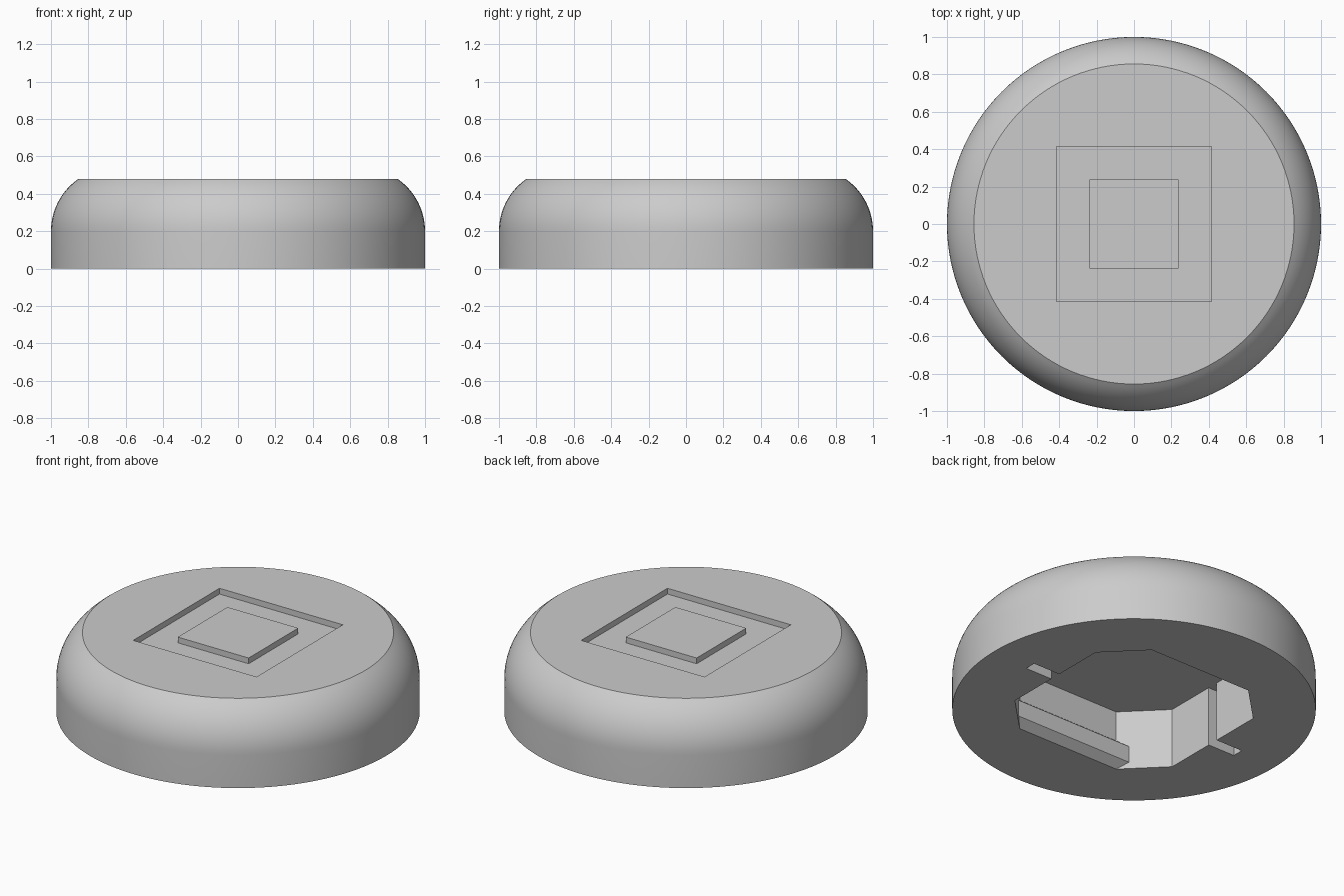
import bpy, bmesh, math

if "Cube" in bpy.data.objects:
    bpy.data.objects.remove(bpy.data.objects["Cube"])

gray = bpy.data.materials.new("plain_gray")
gray.diffuse_color = (0.6, 0.6, 0.6, 1)
gray.use_nodes = True
gray.node_tree.nodes["Principled BSDF"].inputs["Base Color"].default_value = gray.diffuse_color


def make_object(name, bm):
    bmesh.ops.recalc_face_normals(bm, faces=bm.faces)
    me = bpy.data.meshes.new(name)
    bm.to_mesh(me)
    bm.free()
    me.materials.append(gray)
    ob = bpy.data.objects.new(name, me)
    bpy.context.collection.objects.link(ob)
    return ob


def loft(name, rings):
    """Closed solid through rings of equal point count, capped at both ends."""
    bm = bmesh.new()
    vs = [[bm.verts.new(p) for p in ring] for ring in rings]
    n = len(vs[0])
    for a, b in zip(vs, vs[1:]):
        for i in range(n):
            j = (i + 1) % n
            bm.faces.new((a[i], a[j], b[j], b[i]))
    bm.faces.new(vs[0])
    bm.faces.new(vs[-1])
    return make_object(name, bm)


def prism(name, outline, z0, z1):
    return loft(name, [[(x, y, z) for x, y in outline] for z in (z0, z1)])


def rect(hx, hy):
    return [(-hx, -hy), (hx, -hy), (hx, hy), (-hx, hy)]


# Domed round body: straight side, then a rounded shoulder up to a flat top
TOP, SIDE, R = 0.478, 0.2, 0.34
end = math.asin((TOP - SIDE) / R)
profile = [(1, 0)] + [(1 - R + R * math.cos(end * i / 12), SIDE + R * math.sin(end * i / 12))
                      for i in range(13)]
SEG = 128
body = loft("body", [[(r * math.cos(2 * math.pi * i / SEG), r * math.sin(2 * math.pi * i / SEG), z)
                      for i in range(SEG)] for r, z in profile])

# Underside cavity: chamfered square with a narrow slot on the left and right
W, C, SLOT_X, SLOT_Y, DEPTH = 0.565, 0.346, 0.745, 0.034, 0.363
half = [(W, -C), (W, -SLOT_Y), (SLOT_X, -SLOT_Y), (SLOT_X, SLOT_Y), (W, SLOT_Y), (W, C), (C, W)]
outline = half + [(-C, W)] + [(-x, -y) for x, y in half[:-1]] + [(-C, -W), (C, -W)]
cutters = [prism("cavity_cutter", outline, -0.1, DEPTH),
           prism("top_recess_cutter", rect(0.414, 0.414), TOP - 0.035, TOP + 0.1)]

for cutter in cutters:
    cutter.hide_render = True
    mod = body.modifiers.new(cutter.name, "BOOLEAN")
    mod.operation = "DIFFERENCE"
    mod.solver = "EXACT"
    mod.object = cutter
bpy.context.view_layer.update()
cut_mesh = bpy.data.meshes.new_from_object(body.evaluated_get(bpy.context.evaluated_depsgraph_get()))
body.modifiers.clear()
body.data = cut_mesh
for cutter in cutters:
    bpy.data.objects.remove(cutter)

# Raised square pad inside the top recess
prism("centre_pad", rect(0.238, 0.238), TOP - 0.04, TOP)

# Snap ridges along the front and back cavity walls, ends following the chamfers
ridge = [(0, 0), (0.05, 0.04), (0.05, 0.14), (0, 0.18)]
for label, s in (("front", -1), ("back", 1)):
    loft(label + "_snap_ridge",
         [[(e * (C + d), s * (W - d), z) for d, z in ridge] for e in (-1, 1)])

# Smooth the round side, keep all corners crisp
bpy.ops.object.select_all(action="DESELECT")
body.select_set(True)
bpy.context.view_layer.objects.active = body
bpy.ops.object.shade_smooth_by_angle(angle=math.radians(25))
